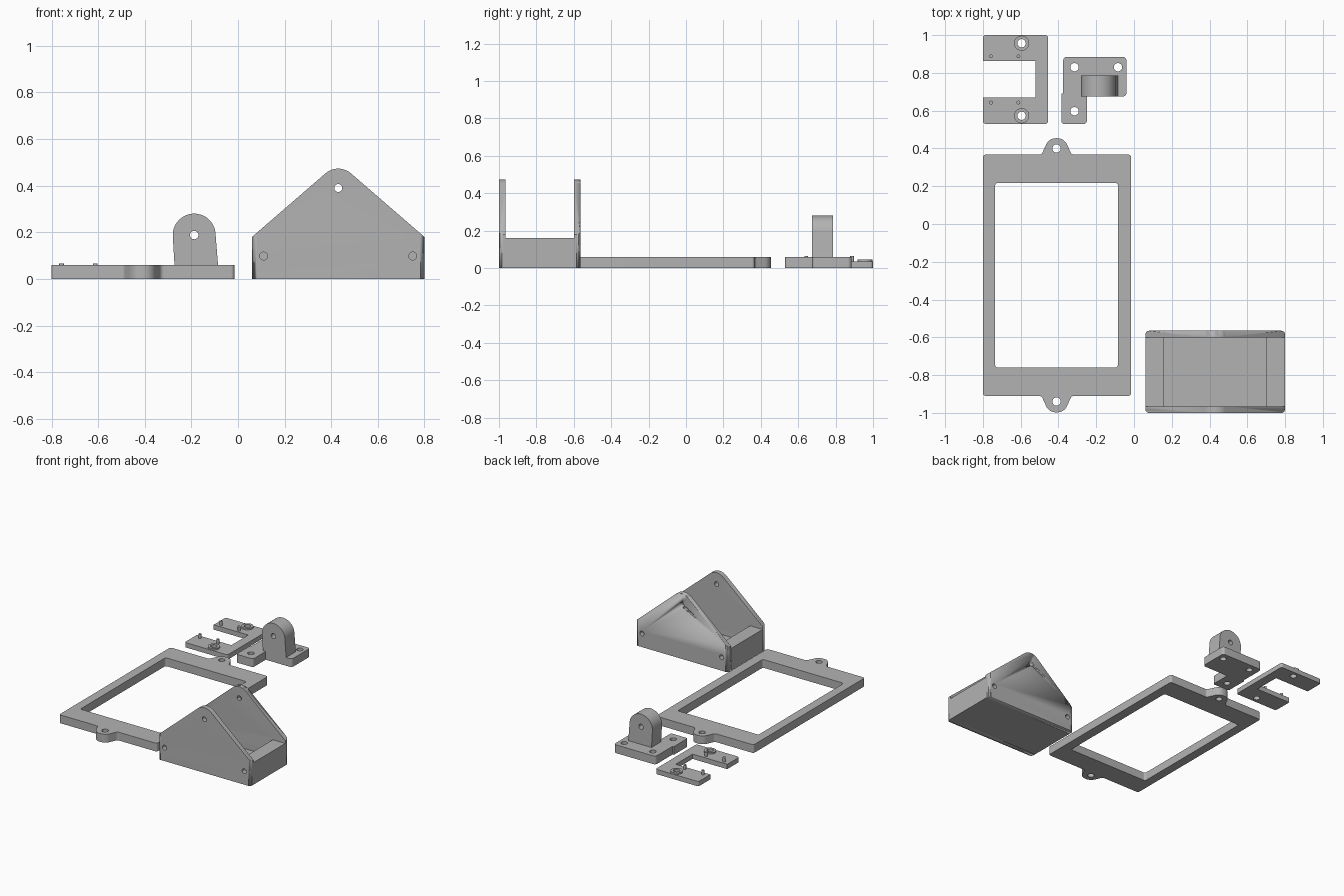
import bpy, bmesh, math
from mathutils import Vector, Matrix

if "Cube" in bpy.data.objects:
    bpy.data.objects.remove(bpy.data.objects["Cube"])

grey = bpy.data.materials.new("mid grey")
grey.diffuse_color = (0.45, 0.45, 0.45, 1)
grey.use_nodes = True
grey.node_tree.nodes["Principled BSDF"].inputs["Base Color"].default_value = grey.diffuse_color


def rounded(points, default=0.0, steps=10):
    """Polygon (x, y[, radius]) with its corners replaced by arcs."""
    out, n = [], len(points)
    for i, p in enumerate(points):
        r = p[2] if len(p) > 2 else default
        c = Vector(p[:2])
        a = (Vector(points[i - 1][:2]) - c).normalized()
        b = (Vector(points[(i + 1) % n][:2]) - c).normalized()
        if r == 0:
            out.append(c)
            continue
        half = a.angle(b) / 2
        centre = c + (a + b).normalized() * r / math.sin(half)
        s = c + a * r / math.tan(half) - centre
        e = c + b * r / math.tan(half) - centre
        sweep = math.atan2(s.x * e.y - s.y * e.x, s.dot(e))
        for k in range(steps + 1):
            out.append(centre + Matrix.Rotation(sweep * k / steps, 2) @ s)
    return out


def circle(x, y, r, n=32):
    return [Vector((x + r * math.cos(2 * math.pi * k / n),
                    y + r * math.sin(2 * math.pi * k / n))) for k in range(n)]


def rect(x0, x1, y0, y1, r=0.0):
    return rounded([(x0, y0), (x1, y0), (x1, y1), (x0, y1)], r)


def extrude(name, loops, lo, hi, upright=False):
    """Fill loops (outline, then holes) and extrude along z, or along y if upright."""
    cu = bpy.data.curves.new(name, 'CURVE')
    cu.dimensions, cu.fill_mode, cu.extrude = '2D', 'BOTH', (hi - lo) / 2
    for loop in loops:
        sp = cu.splines.new('POLY')
        sp.points.add(len(loop) - 1)
        for pt, v in zip(sp.points, loop):
            pt.co = (v.x, v.y, 0, 1)
        sp.use_cyclic_u = True
    tmp = bpy.data.objects.new(name + "_curve", cu)
    bpy.context.collection.objects.link(tmp)
    bpy.context.view_layer.update()
    me = bpy.data.meshes.new_from_object(tmp)
    bpy.data.objects.remove(tmp)
    mid = (lo + hi) / 2
    if upright:
        me.transform(Matrix.Translation((0, mid, 0)) @ Matrix.Rotation(math.pi / 2, 4, 'X'))
    else:
        me.transform(Matrix.Translation((0, 0, mid)))
    bm = bmesh.new()
    bm.from_mesh(me)
    bmesh.ops.remove_doubles(bm, verts=bm.verts, dist=1e-5)
    bmesh.ops.recalc_face_normals(bm, faces=bm.faces)
    bm.to_mesh(me)
    bm.free()
    me.materials.clear()
    me.materials.append(grey)
    ob = bpy.data.objects.new(name, me)
    bpy.context.collection.objects.link(ob)
    return ob


# Flat rectangular frame with a screw tab at each end
X0, X1, Y0, Y1, TX = -0.80, -0.015, -0.91, 0.367, -0.41
tab = [(0.08, 0, 0.02), (0.04, 0.087, 0.055), (-0.04, 0.087, 0.055), (-0.08, 0, 0.02)]
outline = [(X0, Y0, 0.015)]
outline += [(TX - x, Y0 - y, r) for x, y, r in tab]
outline += [(X1, Y0, 0.015), (X1, Y1, 0.015)]
outline += [(TX + x, Y1 + y, r) for x, y, r in tab]
outline += [(X0, Y1, 0.015)]
extrude("frame", [rounded(outline), rect(-0.735, -0.085, -0.76, 0.218, 0.015),
                  circle(TX, 0.40, 0.022), circle(TX, -0.94, 0.022)], 0, 0.06)

# Cradle: two peaked side plates, outer vertical edges rounded
side = rounded([(0.06, 0), (0.80, 0), (0.80, 0.18), (0.43, 0.50, 0.083), (0.06, 0.18)])
holes = [circle(0.43, 0.39, 0.017), circle(0.11, 0.098, 0.017), circle(0.75, 0.098, 0.017)]
cutter = extrude("cradle_corner_cutter", [rect(0.06, 0.80, -1.0, -0.565, 0.02)], -0.1, 0.6)
cutter.hide_render = True
cutter.hide_viewport = True
for name, y in (("front", -1.0), ("back", -0.60)):
    plate = extrude("cradle_%s_plate" % name, [side] + holes, y, y + 0.035, True)
    mod = plate.modifiers.new("round corners", 'BOOLEAN')
    mod.operation, mod.solver, mod.object = 'INTERSECT', 'EXACT', cutter

# Cradle floor with a raised block at each end
body = rounded([(0.06, 0), (0.80, 0), (0.80, 0.16), (0.70, 0.16), (0.70, 0.035),
                (0.16, 0.035), (0.16, 0.16), (0.06, 0.16)])
extrude("cradle_body", [body], -0.965, -0.60, True)

# L-shaped bracket base with an upright pivot lug
base = rounded([(-0.385, 0.53, 0.015), (-0.25, 0.53, 0.015), (-0.25, 0.675),
                (-0.04, 0.675, 0.02), (-0.04, 0.885, 0.02), (-0.375, 0.885, 0.02),
                (-0.375, 0.69), (-0.385, 0.69)])
extrude("bracket_base", [base] + [circle(x, y, 0.022) for x, y in
        ((-0.315, 0.83), (-0.085, 0.83), (-0.315, 0.597))], 0, 0.06)
arc = [Vector((-0.188 + 0.092 * math.cos(math.pi * k / 28),
               0.188 + 0.092 * math.sin(math.pi * k / 28))) for k in range(29)]
lug = [Vector((-0.272, 0.05)), Vector((-0.085, 0.05))] + arc
extrude("bracket_lug", [lug, circle(-0.188, 0.188, 0.018)], 0.675, 0.785, True)

# C-shaped mounting plate with screw bosses and locating pins
c_shape = rounded([(-0.80, 0.53, 0.015), (-0.455, 0.53, 0.015), (-0.455, 1.0, 0.015),
                   (-0.80, 1.0, 0.015), (-0.80, 0.863), (-0.522, 0.863),
                   (-0.522, 0.67), (-0.80, 0.67)])
bosses = [(-0.595, 0.957), (-0.595, 0.573)]
extrude("mount_plate", [c_shape] + [circle(x, y, 0.022) for x, y in bosses], 0, 0.035)
for x, y in bosses:
    extrude("mount_boss", [circle(x, y, 0.04), circle(x, y, 0.022)], 0.034, 0.046)
for x in (-0.757, -0.612):
    for y in (0.643, 0.888):
        extrude("mount_pin", [circle(x, y, 0.01, 20)], 0.03, 0.065)

# Smooth the round walls, keep the edges sharp
bpy.ops.object.select_all(action='DESELECT')
for ob in bpy.context.collection.objects:
    if ob is not cutter:
        ob.select_set(True)
        bpy.context.view_layer.objects.active = ob
bpy.ops.object.shade_smooth_by_angle(angle=math.radians(30))
